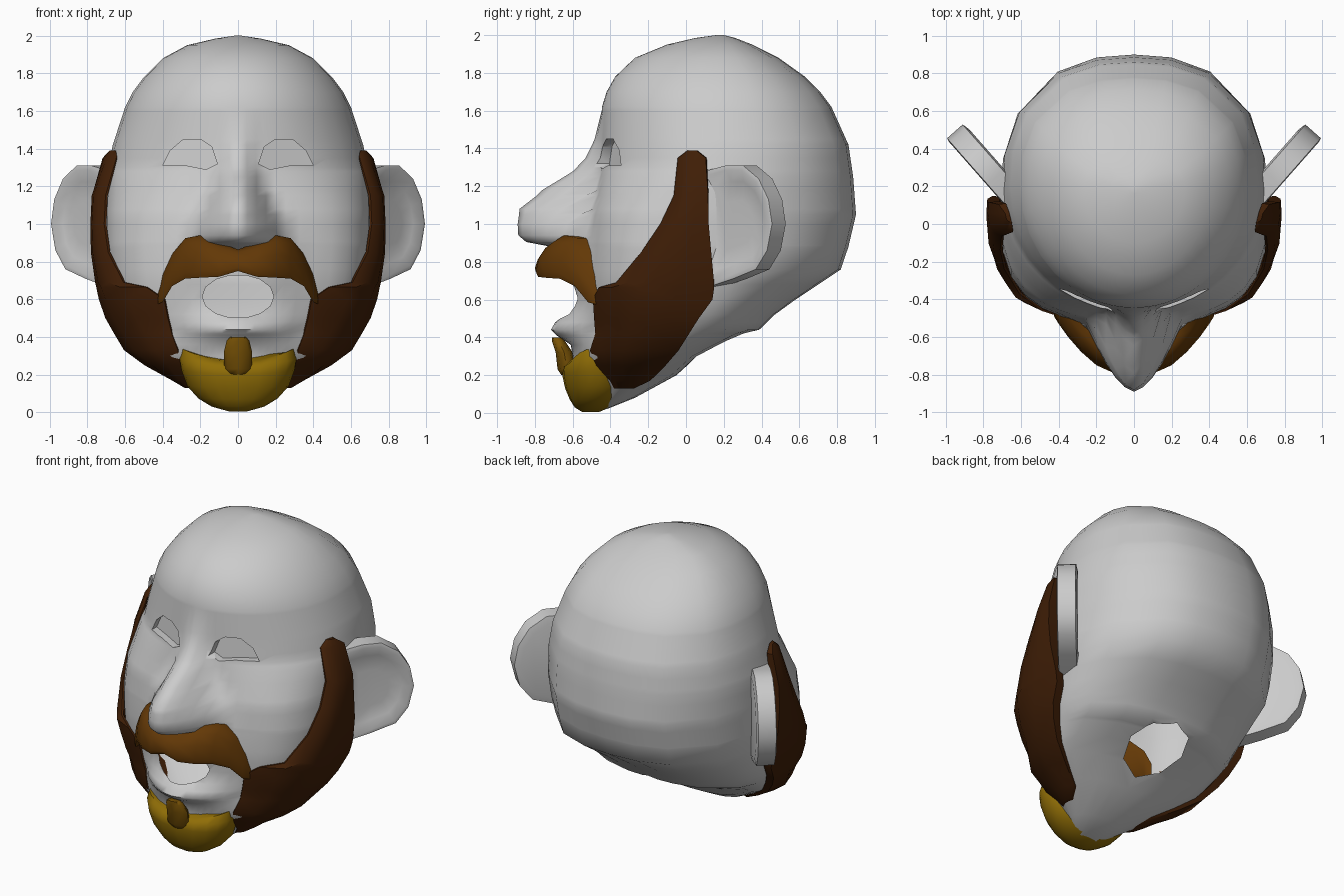
import bpy, bmesh, math
from mathutils import Vector
from mathutils.bvhtree import BVHTree

if "Cube" in bpy.data.objects:
    bpy.data.objects.remove(bpy.data.objects["Cube"])


def material(name, rgb):
    m = bpy.data.materials.new(name)
    m.use_nodes = True
    m.diffuse_color = (*rgb, 1)
    m.node_tree.nodes["Principled BSDF"].inputs["Base Color"].default_value = (*rgb, 1)
    return m


SKIN = material("pale grey skin", (0.6, 0.6, 0.6))
DARK = material("dark brown hair", (0.05, 0.013, 0.002))
BROWN = material("mid brown hair", (0.125, 0.04, 0.002))
GOLD = material("golden hair", (0.28, 0.155, 0.002))
AMBER = material("amber hair", (0.2, 0.09, 0.002))


def smooth(obj, degrees):
    bpy.ops.object.select_all(action="DESELECT")
    obj.select_set(True)
    bpy.context.view_layer.objects.active = obj
    bpy.ops.object.shade_smooth_by_angle(angle=math.radians(degrees))


def loft(name, rings, mat, degrees=45):
    """Closed skin through equal-length rings, capped at both ends."""
    bm = bmesh.new()
    loops = [[bm.verts.new(p) for p in ring] for ring in rings]
    n = len(loops[0])
    for a, b in zip(loops, loops[1:]):
        for i in range(n):
            j = (i + 1) % n
            bm.faces.new((a[i], a[j], b[j], b[i]))
    bm.faces.new(loops[0])
    bm.faces.new(loops[-1])
    bmesh.ops.recalc_face_normals(bm, faces=bm.faces)
    mesh = bpy.data.meshes.new(name)
    bm.to_mesh(mesh)
    bm.free()
    obj = bpy.data.objects.new(name, mesh)
    bpy.context.collection.objects.link(obj)
    mesh.materials.append(mat)
    smooth(obj, degrees)
    return obj


def lookup(table, z):
    """Linear interpolation of a table keyed by its first column."""
    if z <= table[0][0]:
        return table[0][1:]
    for a, b in zip(table, table[1:]):
        if z <= b[0]:
            f = (z - a[0]) / (b[0] - a[0])
            return [p + (q - p) * f for p, q in zip(a[1:], b[1:])]
    return table[-1][1:]


# Head levels: height, half width, middle y, front y, back y
HEAD = [
    (.02, .08, -.47, -.53, -.42), (.08, .18, -.38, -.57, -.27), (.2, .37, -.28, -.59, -.05),
    (.3, .53, -.18, -.59, .06), (.36, .57, -.12, -.56, .18), (.42, .6, -.06, -.53, .31),
    (.44, .61, -.05, -.525, .39), (.52, .65, 0, -.52, .47), (.6, .67, .03, -.52, .58),
    (.68, .685, .05, -.52, .7), (.76, .7, .08, -.52, .82), (.88, .71, .1, -.51, .86),
    (1.05, .71, .13, -.5, .9), (1.25, .7, .17, -.47, .885), (1.42, .665, .2, -.455, .86),
    (1.62, .6, .2, -.445, .77), (1.7, .56, .2, -.42, .71), (1.78, .5, .2, -.375, .63),
    (1.88, .4, .19, -.27, .49), (1.95, .27, .18, -.1, .35), (1.985, .12, .18, .05, .26),
    (2, .02, .18, .16, .2)]
# Muzzle levels: height, squareness of the face, protrusion
MUZZLE = [(.2, 1.4, 0), (.3, 1.9, .01), (.36, 2.1, .05), (.41, 2.3, .15), (.44, 2.4, .19),
          (.48, 2.6, .17), (.52, 2.7, .12), (.6, 2.9, .09), (.68, 3.1, .11), (.76, 3.1, .12),
          (.9, 3.1, .1), (1.05, 2.9, .03), (1.15, 2.5, 0), (1.3, 2, 0)]
# Nose levels: height, half width, protrusion
NOSE = [(.865, .14, 0), (.885, .2, .13), (.905, .24, .24), (.94, .25, .3), (1, .245, .335),
        (1.08, .2, .365), (1.18, .15, .28), (1.28, .12, .13), (1.35, .1, .07), (1.45, .1, .03),
        (1.6, .1, 0)]
FRONT = (0, .07, .14, .21, .28, .36, .46, .58, .7, .82, .92, .98, 1)
BACK = (.98, .87, .57, .28, 0)
BACK_POWER = 2.4


def curve(u, p):
    return max(0, 1 - min(1, u) ** p) ** (1 / p)


def face_y(x, z):
    """Front of the head at x and z, without nose and muzzle."""
    w, mid, front, back = lookup(HEAD, z)
    return mid + (front - mid) * curve(x / w, lookup(MUZZLE, z)[0])


def head_ring(z):
    w, mid, front, back = lookup(HEAD, z)
    nose_w, nose_out = lookup(NOSE, z)
    muzzle_out = lookup(MUZZLE, z)[1]
    half = []
    for u in FRONT:
        x = u * w
        y = face_y(x, z) - nose_out * max(0, 1 - (x / nose_w) ** 1.7)
        half.append((x, y - muzzle_out * max(0, 1 - (x / .36) ** 1.6), z))
    half += [(u * w, mid + (back - mid) * curve(u, BACK_POWER), z) for u in BACK]
    return half + [(-x, y, z) for x, y, z in half[-2:0:-1]]


def on_head(y, z, scale):
    """Point of the head's side at y and z, pushed outwards by scale."""
    w, mid, front, back = lookup(HEAD, z)
    if y < mid:
        x = w * curve((mid - y) / (mid - front), lookup(MUZZLE, z)[0])
    else:
        x = w * curve((y - mid) / (back - mid), BACK_POWER)
    return Vector((x * scale, mid + (y - mid) * scale, z))


levels = sorted({r[0] for r in HEAD + MUZZLE + NOSE})
head = loft("head", [head_ring(z) for z in levels], SKIN, 70)

# Sink the eyes; open the mouth and the neck, leaving a hollow shell
EYE = [(.11, 1.32), (.14, 1.41), (.2, 1.45), (.29, 1.45), (.36, 1.39), (.4, 1.31), (.27, 1.31), (.17, 1.29)]
MOUTH = [(.19 * math.cos(a), .615 + .115 * math.sin(a))
         for a in (math.tau * i / 14 for i in range(14))]
NECK = [(.2 * math.cos(a), .21 + .2 * math.sin(a))
        for a in (math.tau * i / 8 for i in range(8))]
cutters = [loft("eye_cutter", [[(s * x, -.9, z) for x, z in EYE],
                               [(s * x, face_y(x, z) + .05, z) for x, z in EYE]], SKIN)
           for s in (1, -1)]
cutters.append(loft("mouth_cutter", [[(x, y, z) for x, z in MOUTH] for y in (-.95, -.25)], SKIN))
cutters.append(loft("neck_cutter", [[(x, y, z) for x, y in NECK] for z in (.1, .8)], SKIN))
for c in cutters:
    mod = head.modifiers.new("opening", "BOOLEAN")
    mod.operation = "DIFFERENCE"
    mod.solver = "EXACT"
    mod.object = c
before = bmesh.new()
before.from_mesh(head.data)
tree = BVHTree.FromBMesh(before)
before.free()
graph = bpy.context.evaluated_depsgraph_get()
opened = bpy.data.meshes.new_from_object(head.evaluated_get(graph))
head.modifiers.clear()
bm = bmesh.new()
bm.from_mesh(opened)
walls = []
for f in bm.faces:
    middle = f.calc_center_median()
    if middle.z < 1.2 and tree.find_nearest(middle)[3] > .01:
        walls.append(f)
bmesh.ops.delete(bm, geom=walls, context="FACES")
bm.to_mesh(opened)
bm.free()
head.data = opened
smooth(head, 65)
for c in cutters:
    bpy.data.objects.remove(c)

# Side beard levels: height, front edge y, back edge y
BEARD = [(1.39, .01, .06), (1.35, -.04, .11), (1.15, -.06, .12), (1, -.13, .12), (.85, -.23, .13),
         (.69, -.36, .14), (.665, -.45, .14), (.6, -.48, .13), (.5, -.475, .06), (.42, -.47, .01),
         (.33, -.5, -.05), (.25, -.47, -.12), (.17, -.4, -.2), (.13, -.38, -.28)]
# Ear outline: distance out from the root, height
EAR = [(-.05, 1.28), (.1, 1.31), (.22, 1.31), (.33, 1.24), (.4, 1.13), (.425, 1),
       (.39, .86), (.31, .76), (.15, .71), (-.05, .66)]
ROOT, OUT, THICK = Vector((.72, .13, 0)), Vector((.66, .75, 0)), Vector((-.75, .66, 0))


def ear_ring(shrink, depth):
    pts = []
    for s, z in EAR:
        s, z = .17 + (s - .17) * shrink, 1 + (z - 1) * shrink
        pts.append(ROOT + OUT * s + THICK * depth + Vector((0, 0, z)))
    return pts


for side, s in (("left", 1), ("right", -1)):
    rings = []
    for z, y0, y1 in BEARD:
        thin = min(1, (1.45 - z) / .15)
        steps = [(y0 + (y1 - y0) * f, 1 + g * thin) for f, g in
                 ((0, .025), (.15, .07), (.4, .1), (.7, .105), (1, .1))]
        ring = [on_head(y, z, g) for y, g in steps]
        ring += [on_head(y, z, 1.008) for y, g in reversed(steps)]
        rings.append([(s * p.x, p.y, p.z) for p in ring])
    loft(side + "_beard", rings, DARK, 40)
    rings = [ear_ring(*r) for r in ((.4, .035), (.72, .03), (.92, .005), (1, .01), (1, .12), (.85, .13))]
    loft(side + "_ear", [[(s * p.x, p.y, p.z) for p in r] for r in rings], SKIN, 50)

# Moustache columns: x, top, bottom, front y
half = [(.1, .9, .72, -.795), (.2, .94, .715, -.75), (.28, .925, .71, -.68),
        (.35, .84, .67, -.6), (.4, .76, .585, -.53), (.425, .66, .575, -.49)]
columns = [(-x, *r) for x, *r in reversed(half)] + [(0, .865, .75, -.8)] + half
SECTION = [(.75, 1), (.52, 1), (.25, .85), (.08, .55), (0, .15), (.06, 0), (.75, 0)]
loft("moustache", [[(x, front + .2 * d, low + (top - low) * h) for d, h in SECTION]
                   for x, top, low, front in columns], BROWN, 60)


def blob(name, rows, mat, horn, count=20):
    """Stack of ovals: height, half width, front y, back y; the top one curls up by horn."""
    rings = []
    for i, (z, w, front, back) in enumerate(rows):
        mid, depth = (front + back) / 2, (back - front) / 2
        ring = []
        for k in range(count):
            a = math.tau * k / count
            x = w * math.copysign(abs(math.sin(a)) ** .8, math.sin(a))
            lift = horn * (x / w) ** 2 * (i / (len(rows) - 1)) ** 3
            ring.append((x, mid - depth * math.cos(a), z + lift))
        rings.append(ring)
    loft(name, rings, mat, 50)


# Chin beard and the small tuft under the lip
blob("chin_beard", [(.005, .05, -.55, -.46), (.03, .14, -.59, -.4), (.07, .21, -.615, -.35),
                    (.13, .27, -.64, -.31), (.2, .3, -.655, -.31), (.24, .31, -.65, -.34),
                    (.265, .3, -.61, -.38)], GOLD, .075)
blob("lip_tuft", [(.2, .05, -.66, -.58), (.23, .075, -.68, -.58), (.32, .075, -.69, -.6),
                  (.38, .06, -.71, -.64), (.4, .04, -.71, -.66)], AMBER, 0, 8)
